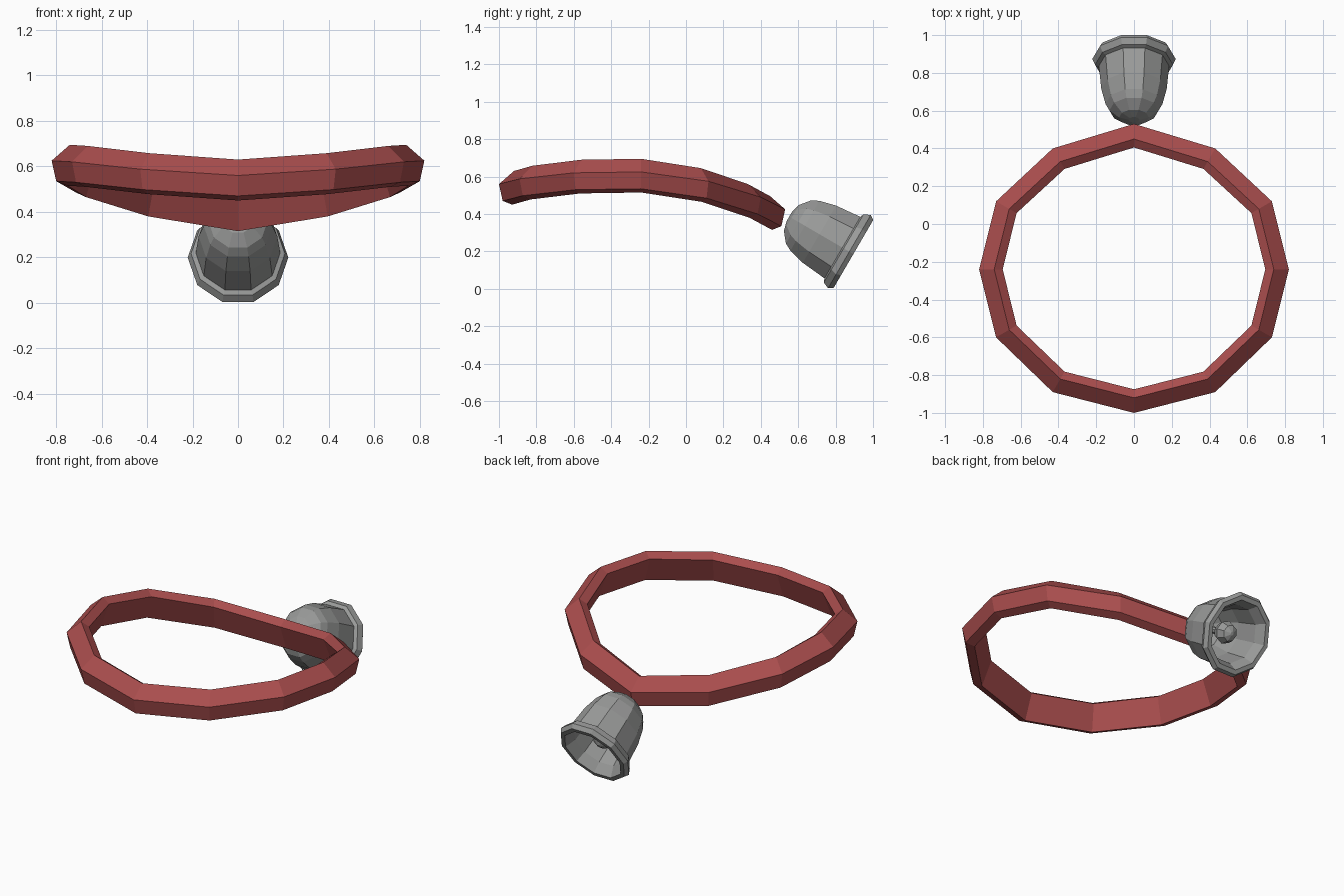
import bpy, bmesh, math
from mathutils import Vector, Matrix

cube = bpy.data.objects.get("Cube")
if cube:
    bpy.data.objects.remove(cube, do_unlink=True)


def material(name, color):
    m = bpy.data.materials.new(name)
    m.use_nodes = True
    m.diffuse_color = color
    bsdf = next(n for n in m.node_tree.nodes if n.type == 'BSDF_PRINCIPLED')
    bsdf.inputs["Base Color"].default_value = color
    bsdf.inputs["Roughness"].default_value = 0.8
    return m


def loft(name, rings, mat, loop=False):
    """Join equal closed rings of points; loop joins the last ring to the first."""
    bm = bmesh.new()
    rows = [[bm.verts.new(p) for p in ring] for ring in rings]
    pairs = list(zip(rows, rows[1:])) + ([(rows[-1], rows[0])] if loop else [])
    for a, b in pairs:
        for i in range(len(a)):
            j = (i + 1) % len(a)
            bm.faces.new((a[i], a[j], b[j], b[i]))
    if not loop:
        bm.faces.new(rows[0])
        bm.faces.new(rows[-1])
    bmesh.ops.recalc_face_normals(bm, faces=bm.faces)
    mesh = bpy.data.meshes.new(name)
    bm.to_mesh(mesh)
    bm.free()
    mesh.materials.append(mat)
    obj = bpy.data.objects.new(name, mesh)
    bpy.context.collection.objects.link(obj)
    return obj


red = material("collar red", (0.40, 0.075, 0.075, 1))
grey = material("bell grey", (0.32, 0.325, 0.32, 1))

# Collar: five-sided band section (inset, height) swept round a bowed 12-gon
section = [(0, 0.56), (0.08, 0.63), (0.125, 0.60), (0.07, 0.45), (0.02, 0.47)]
half = [(0, 0.53, -0.135), (0.43, 0.40, -0.07), (0.73, 0.12, 0.015),
        (0.82, -0.24, 0.065), (0.73, -0.60, 0.06), (0.43, -0.89, 0.028),
        (0, -1.0, 0)]
stations = half + [(-x, y, z) for x, y, z in reversed(half[1:-1])]
rings = []
for k, (x, y, z) in enumerate(stations):
    a = k * math.pi / 6
    rings.append([(x - math.sin(a) * d, y - math.cos(a) * d, z + h)
                  for d, h in section])
loft("collar_band", rings, red, loop=True)

# Bell frame: local z runs from the mouth to the crown
axis = Vector((0, -0.864, 0.504))
across = Vector((0, 0.504, 0.864))
frame = Matrix((Vector((1, 0, 0)), across, axis)).transposed()
mouth = Vector((0, 0.895, 0.186))


def turned(name, profile, sides):
    """Revolve (radius, depth) pairs about the bell axis."""
    rings = []
    for r, t in profile:
        angles = [2 * math.pi * i / sides for i in range(sides)]
        rings.append([mouth + frame @ Vector((0.93 * r * math.cos(a), r * math.sin(a), t))
                      for a in angles])
    return loft(name, rings, grey)


# Bell shell: inside of the crown, out over the lip, back up to the crown
turned("bell_shell", [
    (0.05, 0.365), (0.11, 0.325), (0.15, 0.21), (0.165, 0.06), (0.195, 0.0),
    (0.222, 0.0), (0.238, 0.025), (0.222, 0.06), (0.20, 0.068),
    (0.186, 0.21), (0.162, 0.30), (0.14, 0.34), (0.085, 0.383), (0.03, 0.397)], 10)

# Clapper: ball on a short stem
ball = [(0.066 * math.sin(a), 0.13 - 0.066 * math.cos(a))
        for a in (math.pi * s / 6 for s in (0.3, 1.5, 3, 4.5))]
turned("bell_clapper", ball + [(0.02, 0.19), (0.02, 0.37)], 8)
